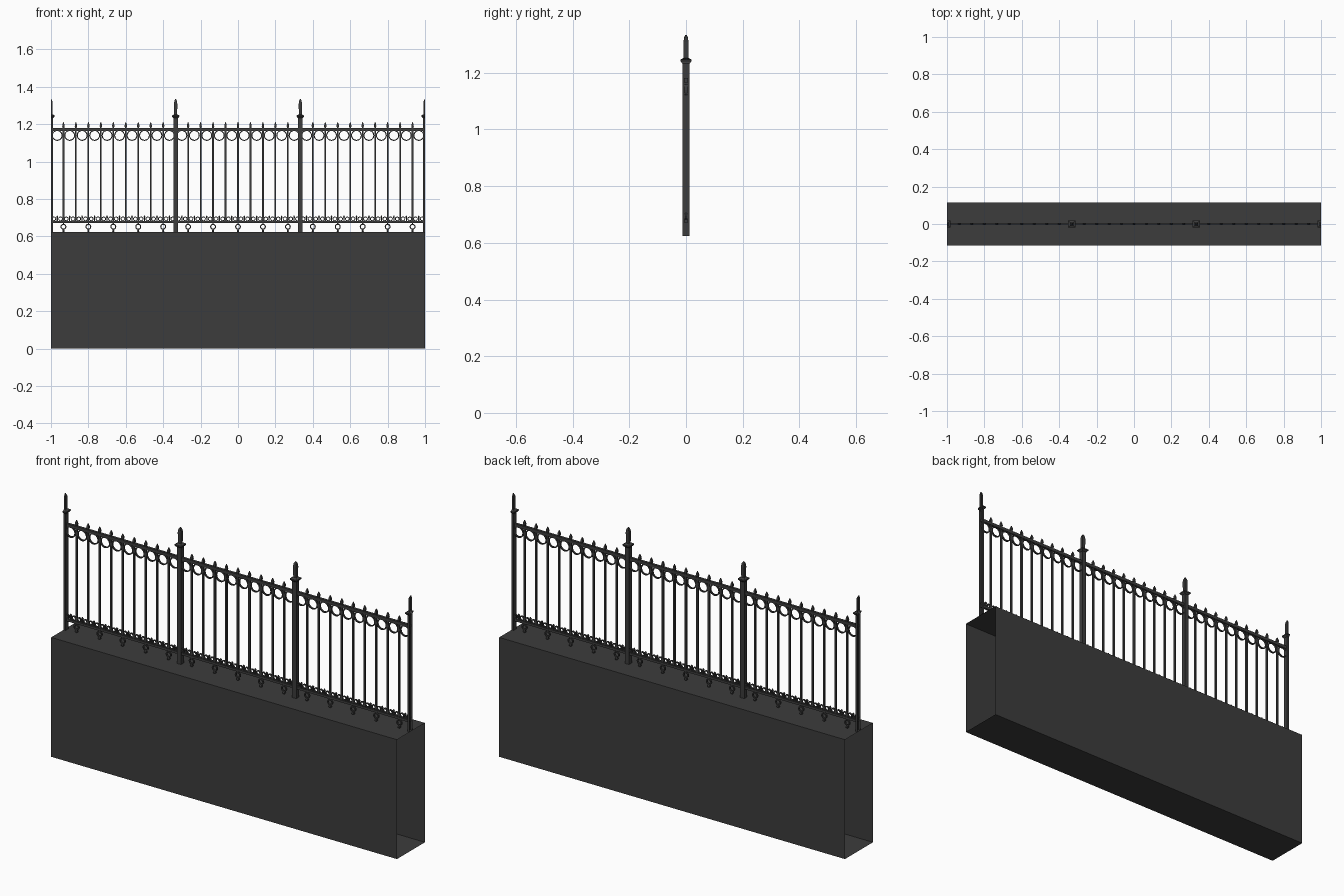
import bpy, bmesh, math
from mathutils import Vector

if "Cube" in bpy.data.objects:
    bpy.data.objects.remove(bpy.data.objects["Cube"])

iron = bpy.data.materials.new("dark_iron")
iron.diffuse_color = (0.045, 0.045, 0.045, 1)
iron.use_nodes = True
iron.node_tree.nodes["Principled BSDF"].inputs["Base Color"].default_value = iron.diffuse_color

STEP = 2 / 30  # picket spacing


def finish(bm, name):
    bmesh.ops.recalc_face_normals(bm, faces=bm.faces)
    me = bpy.data.meshes.new(name)
    bm.to_mesh(me)
    bm.free()
    ob = bpy.data.objects.new(name, me)
    me.materials.append(iron)
    bpy.context.collection.objects.link(ob)
    return ob


def stack(bm, x, profile, sides=4):
    """Square or round column from (half width, z) pairs."""
    k = 1 / math.cos(math.pi / sides)
    rings = []
    for r, z in profile:
        rings.append([bm.verts.new((x + r * k * math.cos((i + .5) * math.tau / sides),
                                    r * k * math.sin((i + .5) * math.tau / sides), z))
                      for i in range(sides)])
    for a, b in zip(rings, rings[1:]):
        for i in range(sides):
            j = (i + 1) % sides
            bm.faces.new((a[i], a[j], b[j], b[i]))
    bm.faces.new(rings[0])
    bm.faces.new(rings[-1])


def hoop(bm, x, z, outer, inner, depth, seg=16):
    """Flat iron ring standing in the xz plane."""
    section = [(outer, -depth), (outer, depth), (inner, depth), (inner, -depth)]
    loops = []
    for i in range(seg):
        a = math.tau * i / seg
        loops.append([bm.verts.new((x + r * math.cos(a), y, z + r * math.sin(a)))
                      for r, y in section])
    for i in range(seg):
        a, b = loops[i], loops[(i + 1) % seg]
        for k in range(4):
            m = (k + 1) % 4
            bm.faces.new((a[k], a[m], b[m], b[k]))


# base wall: a hollow sleeve, open at both ends
bm = bmesh.new()
outline = [(-.115, 0), (-.115, .51), (-.115, .624), (.115, .624), (.115, .51), (.115, 0)]
left = [bm.verts.new((-1, y, z)) for y, z in outline]
right = [bm.verts.new((1, y, z)) for y, z in outline]
for i in range(6):
    j = (i + 1) % 6
    bm.faces.new((left[i], left[j], right[j], right[i]))
finish(bm, "base_wall")

# posts with collar and finial; the outer two are cut in half by the panel ends
post = [(.012, .624), (.012, 1.232), (.020, 1.241), (.020, 1.247), (.008, 1.253),
        (.009, 1.308), (.007, 1.324), (.002, 1.334)]
bm = bmesh.new()
for x in (-1, -1 / 3, 1 / 3, 1):
    stack(bm, x, post)
for s in (-1, 1):
    bmesh.ops.bisect_plane(bm, geom=bm.verts[:] + bm.edges[:] + bm.faces[:],
                           plane_co=Vector((s, 0, 0)), plane_no=Vector((s, 0, 0)),
                           clear_outer=True)
finish(bm, "posts")

# two horizontal rails
for name, z, h in (("top_rail", 1.173, .008), ("bottom_rail", .677, .006)):
    bm = bmesh.new()
    bmesh.ops.create_cube(bm, size=1)
    bmesh.ops.scale(bm, vec=(1.99, .013, 2 * h), verts=bm.verts)
    bmesh.ops.translate(bm, vec=(0, 0, z), verts=bm.verts)
    finish(bm, name)

# pickets with spear tips, and drop ornaments under every second one
pickets, drops = bmesh.new(), bmesh.new()
for i in range(1, 30):
    if i % 10 == 0:
        continue
    x = -1 + i * STEP
    stack(pickets, x, [(.0045, .677), (.0045, 1.183), (.0065, 1.189), (.005, 1.2), (.001, 1.212)])
    if i % 2:
        hoop(drops, x, .652, .016, .010, .004, 12)
        stack(drops, x, [(.004, .624), (.006, .628), (.003, .639)])
        stack(drops, x, [(.003, .665), (.003, .673)])
finish(pickets, "pickets")
finish(drops, "drop_ornaments")

# large rings under the top rail, small rings and buds above the bottom rail
rings, scrolls = bmesh.new(), bmesh.new()
for i in range(30):
    x = -1 + (i + .5) * STEP
    hoop(rings, x, 1.140, .029, .0235, .0045, 20)
    for s in (-1, 1):
        hoop(scrolls, x + s * .018, .694, .0125, .008, .004, 12)
    stack(scrolls, x, [(.003, .68), (.003, .698), (.005, .704), (.001, .713)])
finish(rings, "top_rings")
finish(scrolls, "bottom_scrolls")
